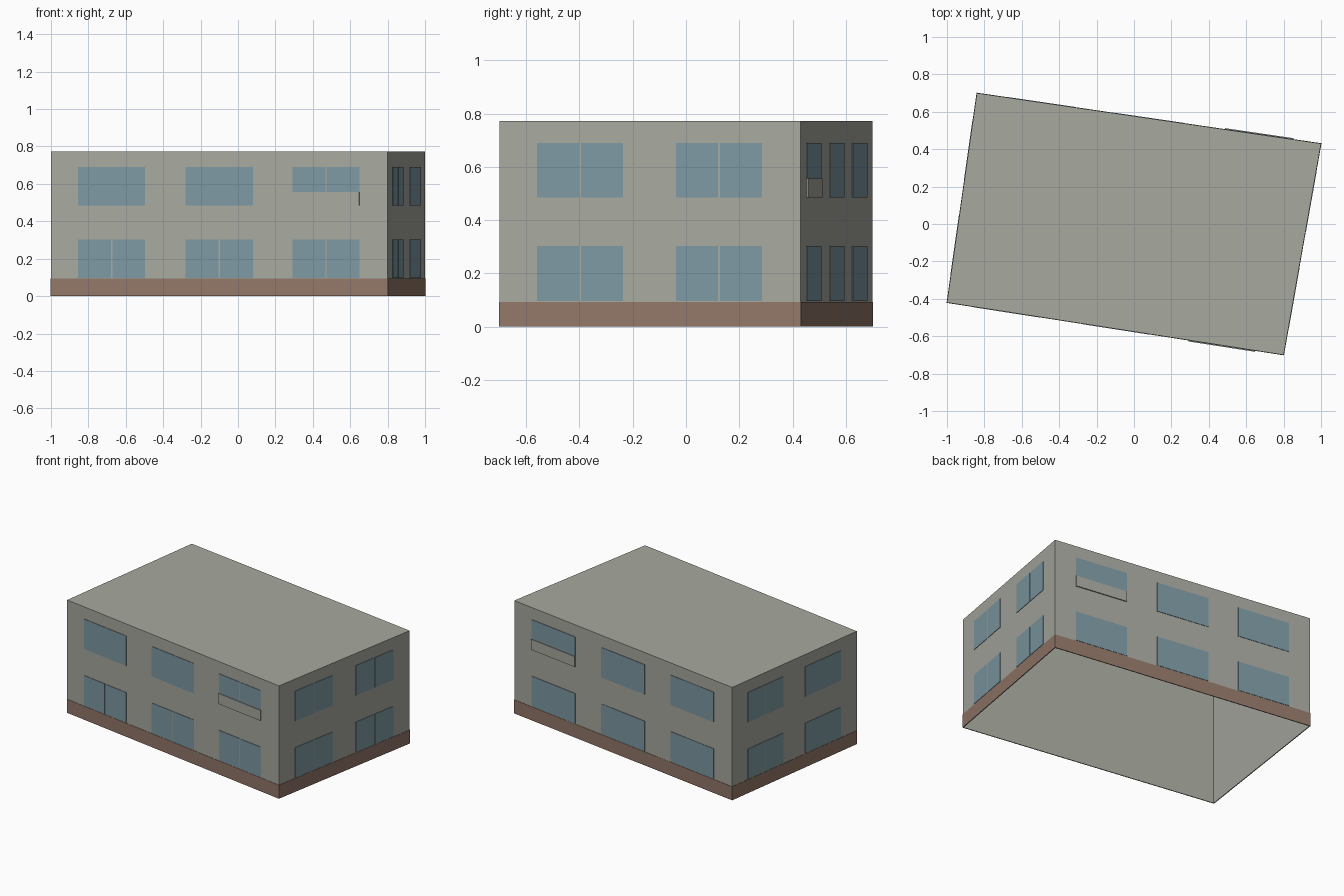
import bpy
import bmesh
from mathutils import Vector

if "Cube" in bpy.data.objects:
    bpy.data.objects.remove(bpy.data.objects["Cube"], do_unlink=True)


def make_material(name, rgb):
    mat = bpy.data.materials.new(name)
    mat.use_nodes = True
    mat.diffuse_color = (*rgb, 1)
    mat.node_tree.nodes["Principled BSDF"].inputs["Base Color"].default_value = (*rgb, 1)
    return mat


WALL = make_material("warm grey wall", (0.39, 0.40, 0.35))
GLASS = make_material("blue glass", (0.21, 0.32, 0.37))
BRICK = make_material("brown base", (0.29, 0.185, 0.14))

# Footprint corners, counter-clockwise from the front right one
CORNERS = [Vector(c) for c in ((-1, -0.42, 0), (0.8, -0.70, 0), (1, 0.43, 0), (-0.84, 0.70, 0))]
HEIGHT = 0.772
BASE_TOP = 0.093
LOWER = (0.097, 0.303)
UPPER = (0.485, 0.69)
SILL = 0.557


def finish(bm, name, mat):
    bmesh.ops.recalc_face_normals(bm, faces=bm.faces)
    mesh = bpy.data.meshes.new(name)
    bm.to_mesh(mesh)
    bm.free()
    mesh.materials.append(mat)
    obj = bpy.data.objects.new(name, mesh)
    bpy.context.collection.objects.link(obj)
    return obj


def wall_ring(name, top, mat, thickness, offset, roofed):
    """Upright walls round the footprint, open below, with a roof if wanted."""
    bm = bmesh.new()
    low = [bm.verts.new(c) for c in CORNERS]
    high = [bm.verts.new(c + Vector((0, 0, top))) for c in CORNERS]
    for i in range(4):
        j = (i + 1) % 4
        bm.faces.new((low[i], low[j], high[j], high[i]))
    if roofed:
        bm.faces.new(high)
    obj = finish(bm, name, mat)
    # an open ring needs its outward direction fixed by rule
    face = obj.data.polygons[0]
    if face.normal.y > 0:
        obj.data.flip_normals()
    solid = obj.modifiers.new("thickness", 'SOLIDIFY')
    solid.thickness = thickness
    solid.offset = offset
    solid.use_even_offset = True
    return obj


def plate(bm, wall, u0, u1, z0, z1, depth):
    """Thin box on a wall; u runs along the wall from 0 to 1."""
    a, b = CORNERS[wall], CORNERS[(wall + 1) % 4]
    along = b - a
    out = Vector((along.y, -along.x, 0)).normalized()
    rings = []
    for d in (-0.001, depth):
        rings.append([bm.verts.new(a + along * u + out * d + Vector((0, 0, z)))
                      for u, z in ((u0, z0), (u1, z0), (u1, z1), (u0, z1))])
    back, front = rings
    bm.faces.new(front)
    bm.faces.new(back[::-1])
    for i in range(4):
        j = (i + 1) % 4
        bm.faces.new((back[i], back[j], front[j], front[i]))


def window(name, wall, span, heights, split):
    bm = bmesh.new()
    u0, u1 = span
    if split:
        length = (CORNERS[(wall + 1) % 4] - CORNERS[wall]).length
        mid, gap = (u0 + u1) / 2, 0.0035 / length
        plate(bm, wall, u0, mid - gap, *heights, 0.003)
        plate(bm, wall, mid + gap, u1, *heights, 0.003)
    else:
        plate(bm, wall, u0, u1, *heights, 0.003)
    finish(bm, name, GLASS)


# Shell and brown base band
wall_ring("building_shell", HEIGHT, WALL, 0.004, -1, True)
wall_ring("base_band", BASE_TOP, BRICK, 0.002, 1, False)

# Windows: columns per wall, and which of them are double (lower, upper)
LONG = ((0.081, 0.28), (0.40, 0.60), (0.718, 0.916))
SHORT = ((0.125, 0.41), (0.586, 0.872))
WALLS = (
    ("front", LONG, (True, True, True), (False, False, True)),
    ("left", SHORT, (True, True), (True, True)),
    ("back", LONG, (False,) * 3, (False,) * 3),
    ("right", SHORT, (True, False), (True, False)),
)
# Columns whose upper window has a raised sill panel
PANELS = {"front": 2, "back": 0}

for index, (side, columns, low_split, up_split) in enumerate(WALLS):
    for n, span in enumerate(columns):
        window(f"{side}_lower_window_{n + 1}", index, span, LOWER, low_split[n])
        short = PANELS.get(side) == n
        heights = (SILL, UPPER[1]) if short else UPPER
        window(f"{side}_upper_window_{n + 1}", index, span, heights, up_split[n])
        if short:
            bm = bmesh.new()
            plate(bm, index, span[0], span[1], UPPER[0], SILL, 0.007)
            finish(bm, f"{side}_sill_panel", WALL)
